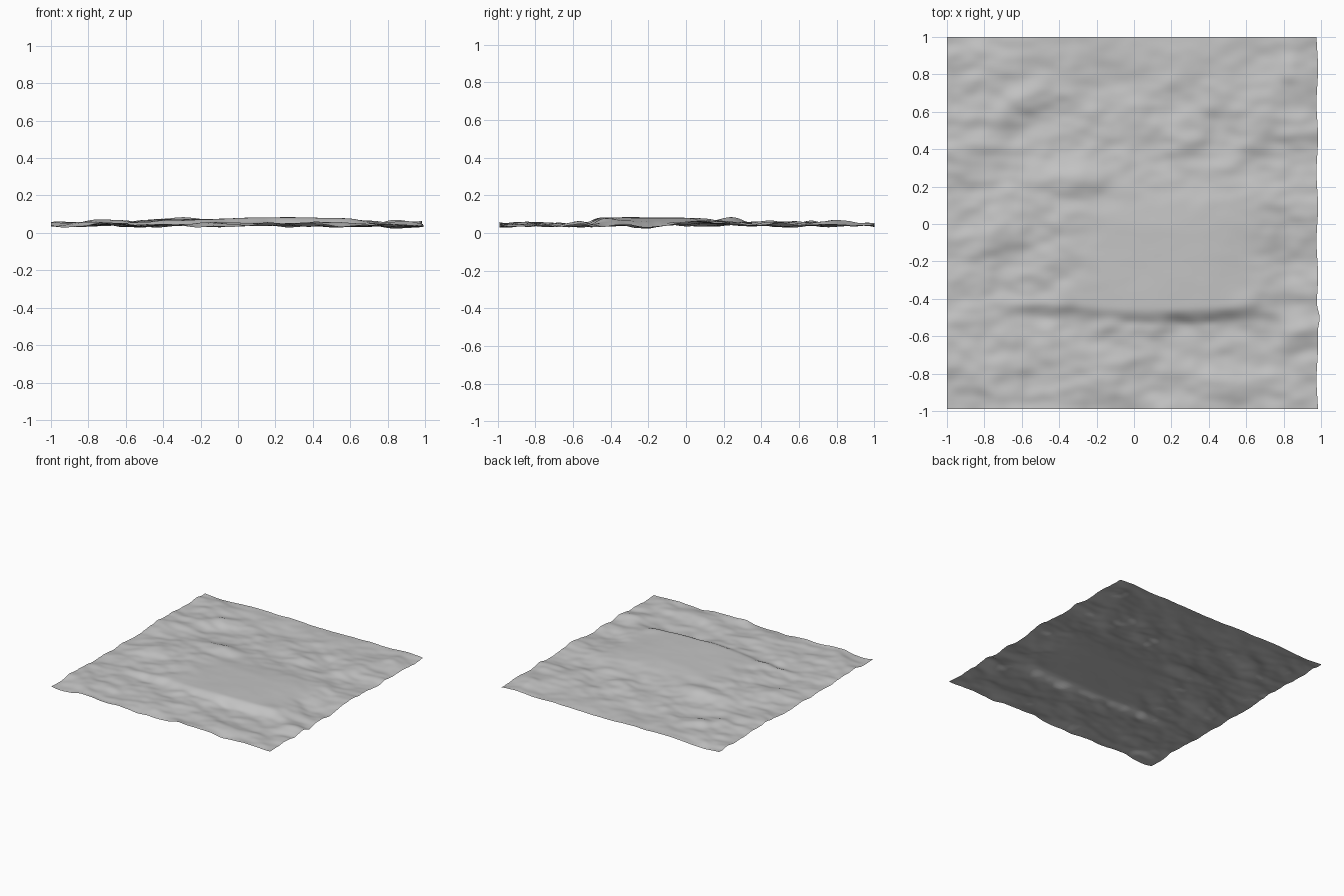
import bpy, bmesh, math
from mathutils import Vector, noise


def smooth(a, b, t):
    t = max(0.0, min(1.0, (t - a) / (b - a)))
    return t * t * (3 - 2 * t)


def bump(x, y, cx, cy, rx, ry, angle=0.0):
    c, s = math.cos(math.radians(angle)), math.sin(math.radians(angle))
    u, v = (x - cx) * c + (y - cy) * s, (y - cy) * c - (x - cx) * s
    return math.exp(-(u / rx) ** 2 - (v / ry) ** 2)


# Mounds and hollows: x, y, radius x, radius y, rotation, height
BUMPS = [
    (-0.30, 0.25, 0.17, 0.08, 3, 0.030),
    (-0.28, 0.12, 0.18, 0.06, 3, -0.012),
    (-0.58, 0.66, 0.20, 0.09, 25, 0.022),
    (-0.52, 0.54, 0.20, 0.06, 25, -0.012),
    (0.25, 0.42, 0.12, 0.06, 15, 0.012),
    (0.62, 0.43, 0.08, 0.05, 0, 0.015),
    (-0.76, -0.06, 0.16, 0.10, 55, 0.020),
    (-0.62, -0.17, 0.16, 0.07, 55, -0.010),
    (0.88, -0.58, 0.14, 0.06, 15, 0.018),
    (0.90, -0.71, 0.14, 0.06, 15, -0.010),
    (-0.35, -0.64, 0.14, 0.06, 0, 0.012),
    (0.30, -0.76, 0.16, 0.07, -10, 0.014),
    (0.60, -0.42, 0.10, 0.06, 10, 0.014),
    (-0.85, -0.80, 0.14, 0.09, 0, 0.016),
    (-0.90, 0.38, 0.12, 0.08, 0, 0.014),
    (0.85, 0.80, 0.12, 0.10, 40, 0.012),
]


def height(x, y):
    # Broad low plateau with a steep front bank
    front = -0.465 - 0.03 * math.cos(2.4 * (x - 0.1))
    bank = smooth(front - 0.05, front + 0.05, y) * (1 - smooth(-0.05, 0.45, y))
    dome = 0.024 * smooth(-0.75, -0.5, x) + 0.020 * smooth(-0.35, 0.2, x)
    dome *= 1 - smooth(0.35, 0.85, x)
    z = 0.044 + bank * dome
    z += sum(b[5] * bump(x, y, *b[:5]) for b in BUMPS)
    # Rolling roughness, calmer on the plateau and towards the back
    calm = max(bank * smooth(-0.45, -0.1, x) * (1 - smooth(0.55, 0.75, x)),
               0.6 * smooth(0.6, 0.9, y) * (1 - smooth(0.5, 0.8, abs(x))))
    p = Vector((x * 2.2 + 5.3, y * 3.2 + 1.7, 0.4))
    n = 0.020 * noise.noise(p) + 0.016 * noise.noise(p * 2.3) + 0.007 * noise.noise(p * 4.7)
    z += n * (1 - 0.85 * calm)
    # soft limits at the lowest and highest ground
    return 0.05 + 0.05 * math.tanh((z - 0.05) / 0.05)


# Terrain sheet
N = 130
bm = bmesh.new()
bmesh.ops.create_grid(bm, x_segments=N, y_segments=N, size=1.0)
for v in bm.verts:
    x = -0.01 + v.co.x * 0.99
    y = 0.005 + v.co.y * 0.995
    z = height(x, y)
    # slightly ragged right edge
    if v.co.x > 0.999:
        x += 0.004 * math.sin(y * 17) + 0.016 * bump(x, y, 0.98, -0.5, 1, 0.05)
    v.co = (x, y, z)
mesh = bpy.data.meshes.new("terrain")
bm.to_mesh(mesh)
bm.free()
mesh.shade_smooth()
terrain = bpy.data.objects.new("terrain", mesh)
bpy.context.collection.objects.link(terrain)

mat = bpy.data.materials.new("light grey")
mat.diffuse_color = (0.55, 0.55, 0.55, 1)
mesh.materials.append(mat)
